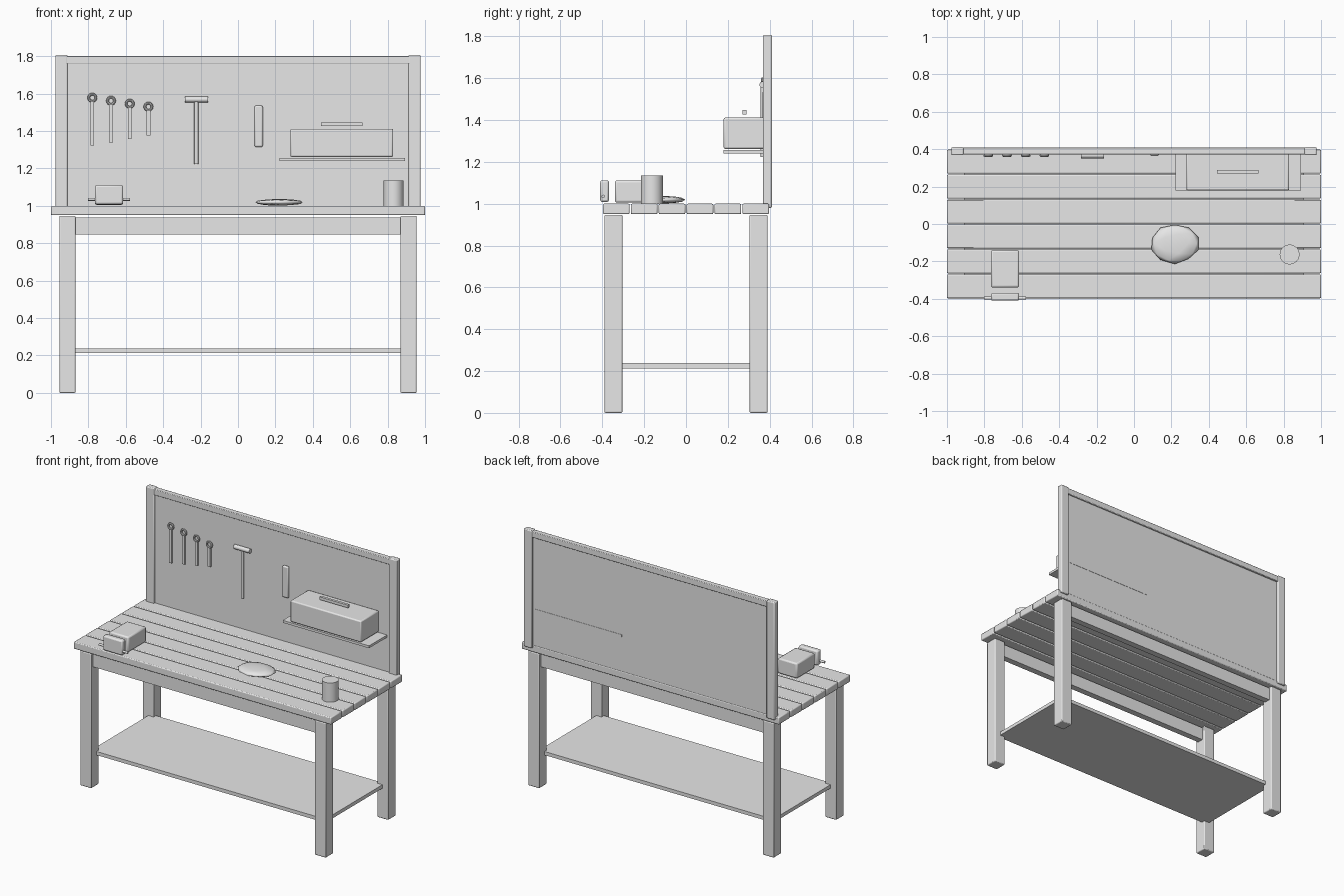
import bpy, math, random
from mathutils import Vector

if "Cube" in bpy.data.objects:
    bpy.data.objects.remove(bpy.data.objects["Cube"])

random.seed(4)
grey = bpy.data.materials.new("light grey")
grey.diffuse_color = (0.8, 0.8, 0.8, 1)
grey.use_nodes = True
grey.node_tree.nodes["Principled BSDF"].inputs["Base Color"].default_value = grey.diffuse_color


def finish(name, smooth=False):
    o = bpy.context.object
    o.name = name
    o.data.materials.append(grey)
    if smooth:
        bpy.ops.object.shade_smooth_by_angle(angle=math.radians(40))
    return o


def box(name, x, y, z, bevel=0.0, segments=2):
    """Box from (min, max) ranges on each axis."""
    bpy.ops.mesh.primitive_cube_add(size=1, location=[(a + b) / 2 for a, b in (x, y, z)])
    o = bpy.context.object
    o.scale = [b - a for a, b in (x, y, z)]
    bpy.ops.object.transform_apply(location=False, rotation=False, scale=True)
    if bevel:
        m = o.modifiers.new("Bevel", 'BEVEL')
        m.width, m.segments = bevel, segments
    return finish(name, bool(bevel))


def rod(name, loc, r, length, axis='Z', sides=16):
    rot = {'X': (0, math.pi / 2, 0), 'Y': (math.pi / 2, 0, 0), 'Z': (0, 0, 0)}[axis]
    bpy.ops.mesh.primitive_cylinder_add(vertices=sides, radius=r, depth=length,
                                        location=loc, rotation=rot)
    return finish(name, True)


# Table top: six planks with narrow gaps
pitch = 0.8 / 6
for i in range(6):
    y0 = -0.4 + i * pitch
    box(f"top_plank_{i + 1}", (-1, 1), (y0 + 0.003, y0 + pitch - 0.003), (0.95, 1.0), 0.006)

# Legs and long aprons
for sy, end in ((-1, "front"), (1, "back")):
    cy = sy * 0.347
    for sx, side in ((-1, "left"), (1, "right")):
        cx = sx * 0.912
        box(f"{end}_{side}_leg", (cx - 0.043, cx + 0.043), (cy - 0.043, cy + 0.043),
            (0, 0.947), 0.006)
    box(f"{end}_apron", (-0.9, 0.9), (cy - 0.022, cy + 0.022), (0.848, 0.939))

# Lower shelf
box("lower_shelf", (-0.91, 0.91), (-0.33, 0.33), (0.213, 0.238))

# Tool wall
for sx, side in ((-1, "left"), (1, "right")):
    cx = sx * 0.944
    box(f"{side}_wall_post", (cx - 0.032, cx + 0.032), (0.368, 0.411), (0.98, 1.807), 0.006)
box("wall_top_rail", (-0.93, 0.93), (0.371, 0.408), (1.76, 1.802), 0.004)
box("wall_panel", (-0.93, 0.93), (0.380, 0.395), (0.99, 1.78))

# Wall shelf and toolbox
box("wall_shelf", (0.222, 0.893), (0.18, 0.397), (1.24, 1.257))
box("toolbox", (0.28, 0.83), (0.18, 0.38), (1.262, 1.412), 0.008)
box("toolbox_handle", (0.443, 0.665), (0.271, 0.289), (1.427, 1.447))

# Four wrenches getting shorter
for i in range(4):
    x, z = -0.779 + i * 0.1, 1.578 - i * 0.016
    bpy.ops.mesh.primitive_torus_add(location=(x, 0.366, z), rotation=(math.pi / 2, 0, 0),
                                     major_radius=0.019, minor_radius=0.007,
                                     major_segments=16, minor_segments=8)
    finish(f"wrench_ring_{i + 1}", True)
    box(f"wrench_handle_{i + 1}", (x - 0.01, x + 0.01), (0.361, 0.373),
        (1.322 + i * 0.018, z - 0.018))

# Hammer and chisel
rod("hammer_head", (-0.222, 0.367, 1.569), 0.0155, 0.123, 'X')
rod("hammer_handle", (-0.223, 0.368, 1.39), 0.011, 0.334)
box("chisel", (0.088, 0.133), (0.363, 0.383), (1.315, 1.536), 0.008)

# Vise
box("vise_body", (-0.765, -0.614), (-0.34, -0.14), (1.005, 1.112), 0.01)
box("vise_jaw", (-0.765, -0.614), (-0.41, -0.368), (1.008, 1.112), 0.01)
rod("vise_handle", (-0.69, -0.396, 1.035), 0.008, 0.223, 'X', 12)

# Can
rod("can", (0.832, -0.163, 1.067), 0.053, 0.136, 'Z', 32)

# Crumpled rag: flattened, slightly uneven ball
bpy.ops.mesh.primitive_ico_sphere_add(subdivisions=2, radius=1, location=(0.218, -0.105, 1.019))
rag = finish("rag")
for v in rag.data.vertices:
    k = random.uniform(0.95, 1.05)
    v.co = Vector((v.co.x * 0.13 * k, v.co.y * 0.105 * k, v.co.z * 0.018))
bpy.ops.object.shade_smooth()
